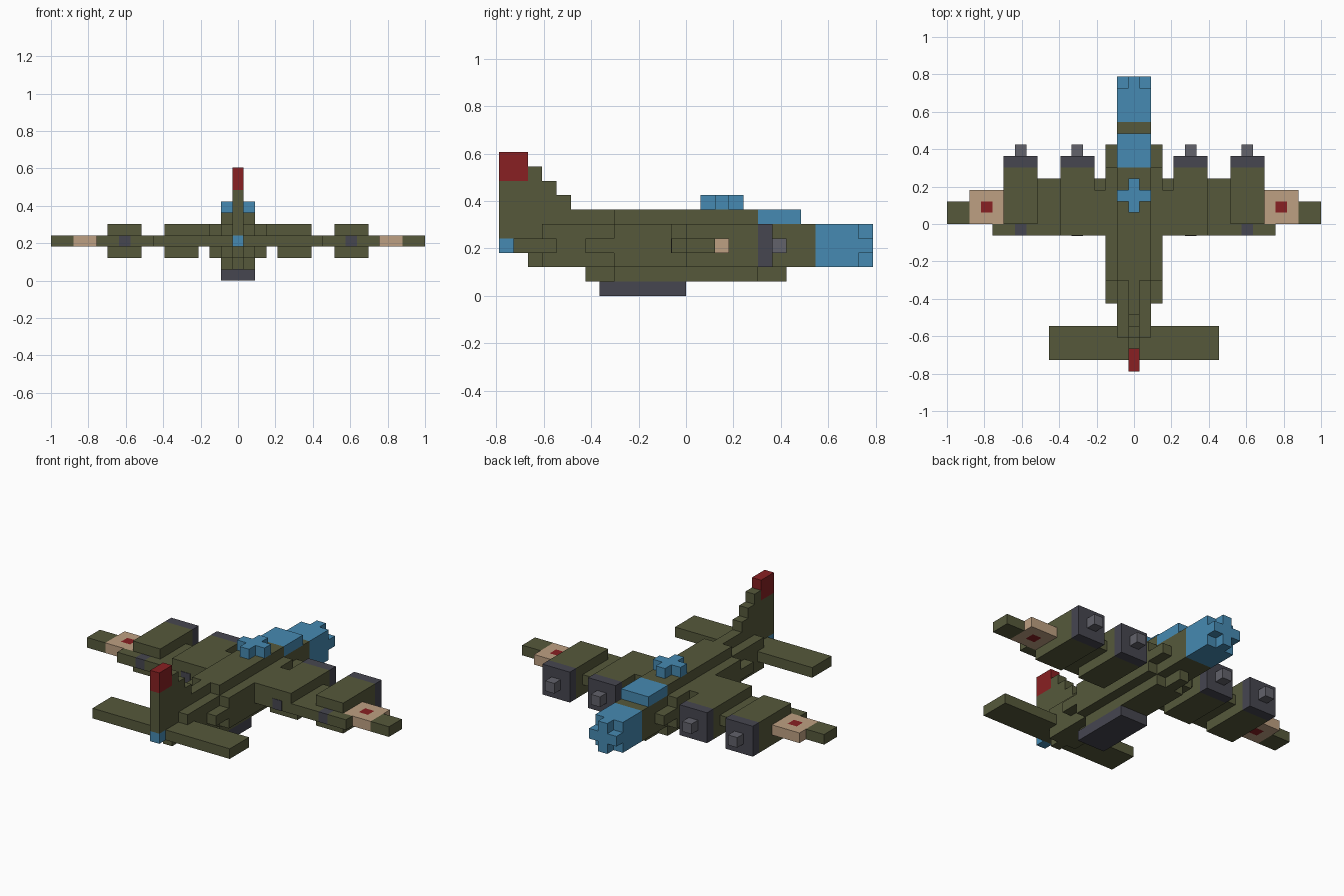
import bpy
import bmesh
from mathutils import Matrix, Vector

UNIT = 2 / 33      # edge of one building block
TAIL = -13         # block row of the tail end; rows count forward from here

cube = bpy.data.objects.get("Cube")
if cube:
    bpy.data.objects.remove(cube, do_unlink=True)


def linear(c):
    c /= 255
    return c / 12.92 if c <= 0.04045 else ((c + 0.055) / 1.055) ** 2.4


def material(name, *rgb):
    mat = bpy.data.materials.new(name)
    colour = [linear(c) for c in rgb] + [1]
    mat.use_nodes = True
    mat.diffuse_color = colour
    shader = next(n for n in mat.node_tree.nodes if n.type == 'BSDF_PRINCIPLED')
    shader.inputs["Base Color"].default_value = colour
    return mat


olive = material("olive green", 86, 89, 59)
blue = material("glass blue", 70, 138, 178)
red = material("dark red", 136, 32, 34)
tan = material("tan", 190, 160, 130)
charcoal = material("charcoal", 70, 70, 80)
grey = material("hub grey", 98, 98, 107)


def mid(width, rows, layers):
    """Block centred on the middle line."""
    return (-width / 2, width / 2), rows, layers


def off(centre, width, rows, layers):
    """Block to one side of the middle line."""
    return (centre - width / 2, centre + width / 2), rows, layers


def part(name, mats, blocks, mirror=False, cuts=0, rule=None):
    """One object made of blocks; optionally gridded and coloured by a rule."""
    bm = bmesh.new()
    for xs, rows, layers in blocks:
        spans = (xs, [r + TAIL for r in rows], layers)
        size = Vector([(b - a) * UNIT for a, b in spans])
        centre = Vector([(a + b) * UNIT / 2 for a, b in spans])
        bmesh.ops.create_cube(
            bm, size=1, matrix=Matrix.Translation(centre) @ Matrix.Diagonal(size).to_4x4())
    if cuts:
        bmesh.ops.subdivide_edges(bm, edges=bm.edges[:], cuts=cuts, use_grid_fill=True)
    if rule:
        for face in bm.faces:
            face.material_index = int(rule(face))
    mesh = bpy.data.meshes.new(name)
    bm.to_mesh(mesh)
    bm.free()
    for mat in mats:
        mesh.materials.append(mat)
    obj = bpy.data.objects.new(name, mesh)
    bpy.context.collection.objects.link(obj)
    if mirror:
        mod = obj.modifiers.new("other side", 'MIRROR')
        mod.use_bisect_axis[0] = False
        mod.use_mirror_merge = False
    return obj


# Fuselage: a stepped core, side bulges, spine and keel
part("fuselage_core", [olive], [mid(3, (3, 22), (2, 5))])
part("fuselage_sides", [olive], [
    off(2, 1, (6, 20), (3, 4)),
    off(2, 1, (8, 18), (2, 3)),
    off(2, 1, (8, 18), (4, 5)),
], mirror=True)
part("spine", [olive], [mid(3, (8, 18), (5, 6)), mid(1, (3, 8), (5, 6))])
part("keel", [olive], [mid(3, (8, 18), (1, 2)), mid(1, (6, 8), (1, 2)),
                       mid(1, (18, 20), (1, 2))])
part("belly_pod", [charcoal], [mid(3, (7, 13), (0, 1))])

# Glazed nose, windscreen and roof turret
part("nose", [blue], [
    mid(3, (22, 25), (2, 5)),
    mid(3, (25, 26), (3, 4)),
    mid(1, (25, 26), (2, 3)),
    mid(1, (25, 26), (4, 5)),
])
part("windscreen", [blue], [mid(3, (18, 21), (5, 6))])
part("roof_turret", [blue], [
    mid(3, (15, 16), (6, 7)),
    mid(1, (14, 15), (6, 7)),
    mid(1, (16, 17), (6, 7)),
])

# Tail: stepped fin, red tip, rear window and tailplane
part("tail_fin", [olive], [
    mid(1, (2, 3), (2, 3)),
    mid(1, (1, 3), (3, 4)),
    mid(1, (0, 3), (4, 6)),
    mid(1, (0, 5), (6, 7)),
    mid(1, (0, 4), (7, 8)),
    mid(1, (2, 3), (8, 9)),
])
part("fin_tip", [red], [mid(1, (0, 2), (8, 10))])
part("tail_window", [blue], [mid(1, (0, 1), (3, 4))])
part("tailplane", [olive], [off(4, 7, (1, 4), (3, 4))], mirror=True)

# Wings: main panel, trailing flap, raised root and outer tip
part("wing", [olive], [off(7, 9, (13, 17), (3, 4))], mirror=True)
part("wing_flap", [olive], [
    off(6, 7, (12, 13), (3, 4)),
    off(11.5, 2, (12, 13), (3, 4)),
], mirror=True)
part("wing_root", [olive], [
    off(3, 1, (12, 16), (4, 5)),
    off(5, 3, (12, 13), (4, 5)),
], mirror=True)
part("wing_tip", [olive], [off(15.5, 2, (13, 15), (3, 4))], mirror=True)


# Tan wing panel with a red spot in the middle of its top and bottom
def is_spot(face):
    c = face.calc_center_median() / UNIT
    flat = abs(face.normal.z) > 0.9
    return flat and abs(c.x - 13) < 0.4 and abs(c.y - 14.5 - TAIL) < 0.4


part("wing_panel", [tan, red], [off(13, 3, (13, 16), (3, 4))],
     mirror=True, cuts=2, rule=is_spot)

# Engines: body, dark cowling, hub and exhaust
for label, x in (("inner", 5), ("outer", 10)):
    part(label + "_engine", [olive], [off(x, 3, (13, 18), (2, 5))], mirror=True)
    part(label + "_cowling", [charcoal], [off(x, 3, (18, 19), (2, 5))], mirror=True)
    part(label + "_hub", [grey], [off(x, 1, (19, 20), (3, 4))], mirror=True)
    exhaust = part(label + "_exhaust", [charcoal], [off(x, 1, (12, 13), (3, 4))], mirror=True)
    # Let the inner exhaust show through the flap it sits in
    if label == "inner":
        for v in exhaust.data.vertices:
            if v.co.y < (12.5 + TAIL) * UNIT:
                v.co.y -= 0.003
